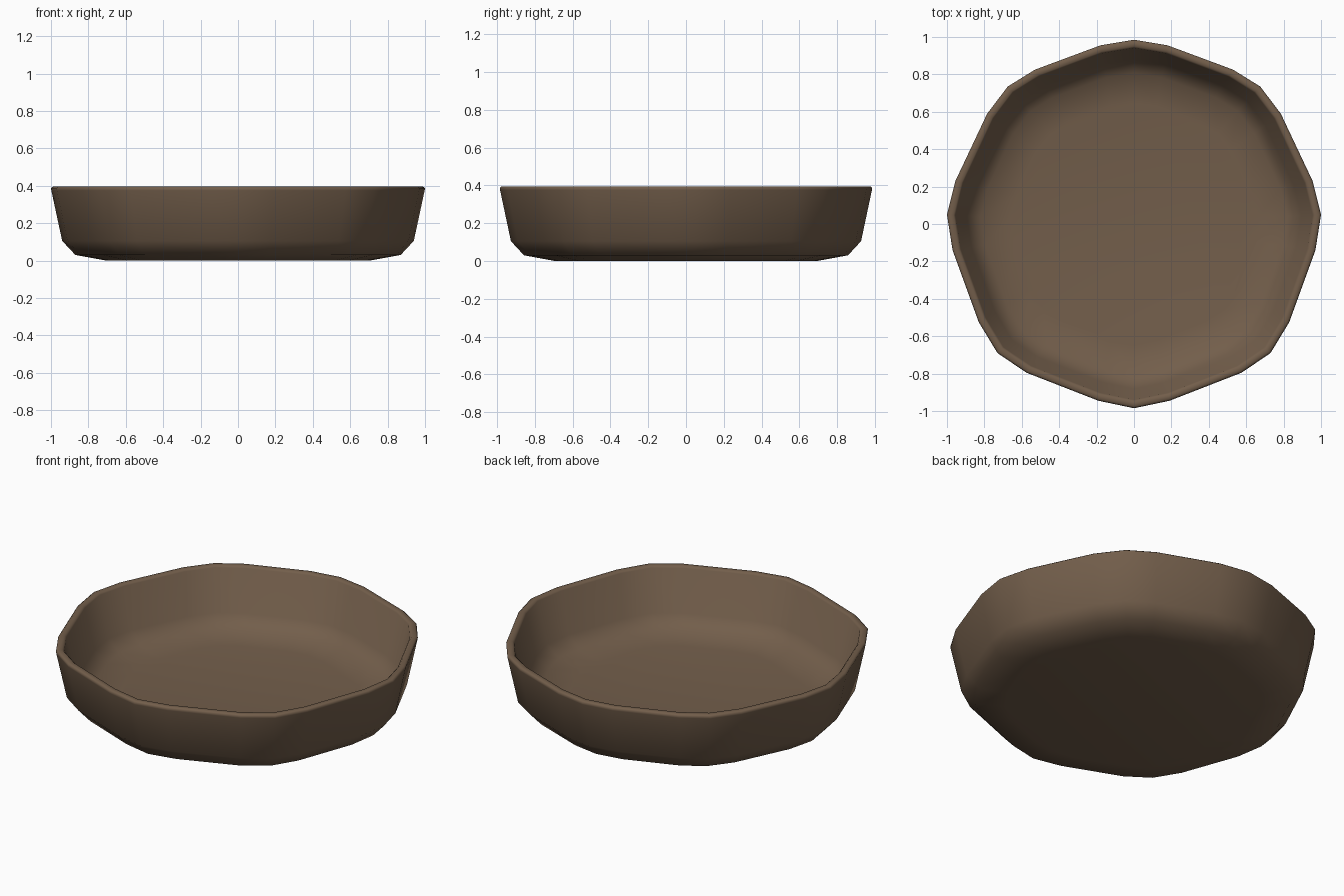
import bpy
import bmesh

if "Cube" in bpy.data.objects:
    bpy.data.objects.remove(bpy.data.objects["Cube"])

# Rim outline: worn octagon, each corner softened into three points (right half)
half = [(0.0, 0.985), (0.18, 0.955), (0.53, 0.825), (0.675, 0.735), (0.785, 0.59),
        (0.955, 0.23), (1.0, 0.05), (0.97, -0.14), (0.83, -0.525), (0.73, -0.69),
        (0.575, -0.795), (0.19, -0.945), (0.0, -0.985)]
outline = half + [(-x, y) for x, y in reversed(half[1:-1])]

# Cross-section (scale, height): under the base, up the outside, over the rim, down inside
profile = [(0.705, 0.0), (0.87, 0.03), (0.94, 0.105), (0.998, 0.375), (1.0, 0.387),
           (0.99, 0.395), (0.965, 0.395), (0.955, 0.385), (0.895, 0.14),
           (0.82, 0.075), (0.66, 0.05)]

bm = bmesh.new()
rings = [[bm.verts.new((x * s, y * s, z)) for x, y in outline] for s, z in profile]
n = len(outline)
for a, b in zip(rings, rings[1:]):
    for i in range(n):
        j = (i + 1) % n
        bm.faces.new((a[i], a[j], b[j], b[i]))

# Base and inner floor caps
for ring in (rings[0], rings[-1]):
    bm.faces.new(ring)
bmesh.ops.recalc_face_normals(bm, faces=bm.faces)
for f in bm.faces:
    f.smooth = True

mesh = bpy.data.meshes.new("bowl")
bm.to_mesh(mesh)
bm.free()
bowl = bpy.data.objects.new("bowl", mesh)
bpy.context.collection.objects.link(bowl)

# Brown wood
mat = bpy.data.materials.new("brown_wood")
mat.diffuse_color = (0.17, 0.112, 0.07, 1)
mat.use_nodes = True
mat.node_tree.nodes["Principled BSDF"].inputs["Base Color"].default_value = mat.diffuse_color
mesh.materials.append(mat)
